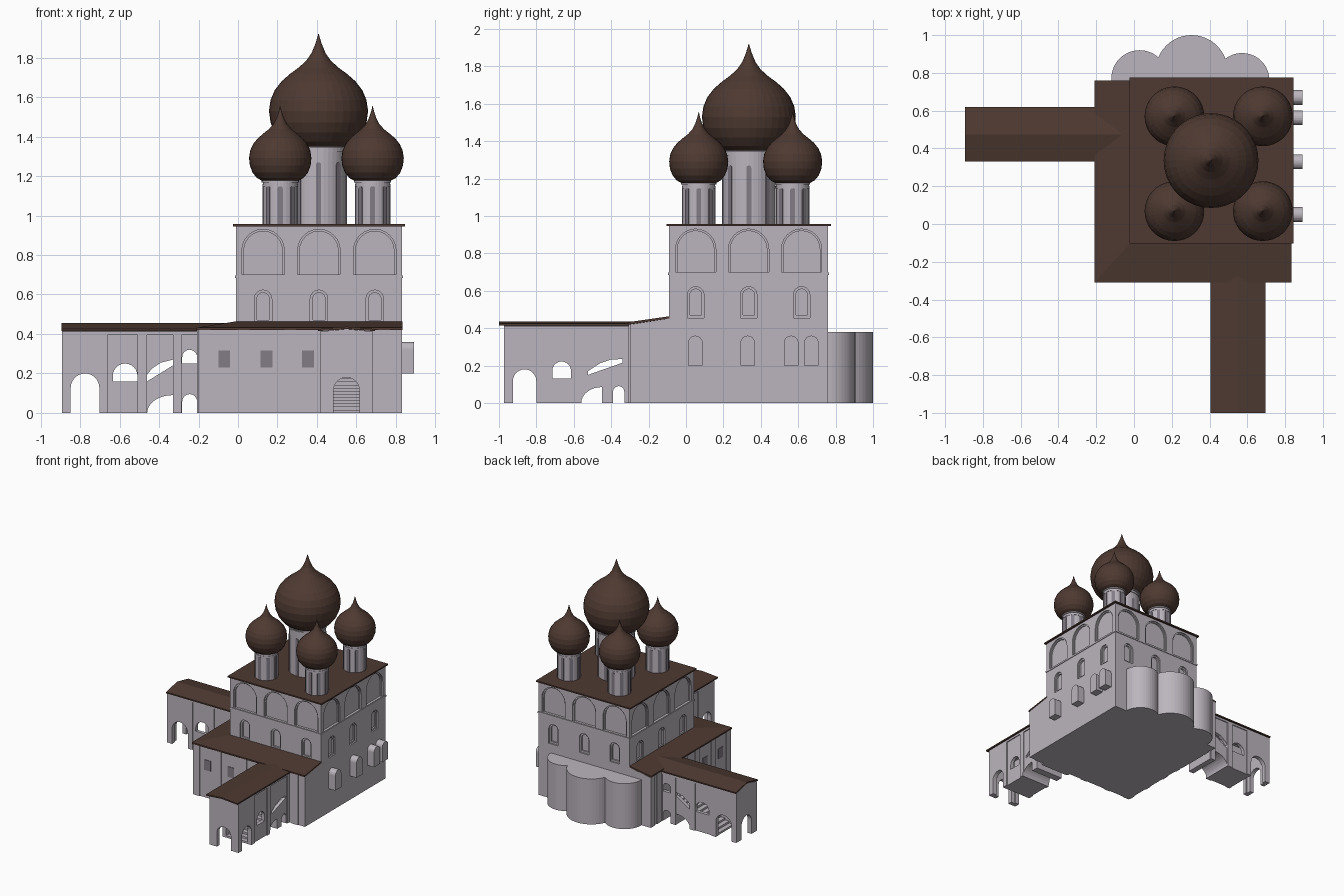
import bpy, bmesh, math
from mathutils import Vector

if "Cube" in bpy.data.objects:
    bpy.data.objects.remove(bpy.data.objects["Cube"])


def material(name, rgb):
    m = bpy.data.materials.new(name)
    m.diffuse_color = (*rgb, 1)
    m.use_nodes = True
    m.node_tree.nodes["Principled BSDF"].inputs["Base Color"].default_value = m.diffuse_color
    return m


WALL = material("pale stone", (0.50, 0.46, 0.51))
ROOF = material("brown roof", (0.076, 0.041, 0.031))
PANE = material("dark pane", (0.225, 0.20, 0.24))


def finish(name, bm, mat):
    bmesh.ops.recalc_face_normals(bm, faces=bm.faces)
    me = bpy.data.meshes.new(name)
    bm.to_mesh(me)
    bm.free()
    me.materials.append(mat)
    ob = bpy.data.objects.new(name, me)
    bpy.context.collection.objects.link(ob)
    return ob


def slab(name, polys, move, mat):
    """Solid between the given top faces and the same faces moved."""
    bm = bmesh.new()
    for poly in polys:
        bm.faces.new([bm.verts.new(p) for p in poly])
    bmesh.ops.remove_doubles(bm, verts=bm.verts, dist=1e-5)
    r = bmesh.ops.extrude_face_region(bm, geom=bm.faces[:], use_keep_orig=True)
    for v in r["geom"]:
        if isinstance(v, bmesh.types.BMVert):
            v.co = move(v.co)
    return finish(name, bm, mat)


def prism(name, pts, vec, mat=WALL):
    return slab(name, [pts], lambda c: c + Vector(vec), mat)


def box(name, x0, x1, y0, y1, z0, z1, mat=WALL):
    return prism(name, [(x0, y0, z0), (x1, y0, z0), (x1, y1, z0), (x0, y1, z0)],
                 (0, 0, z1 - z0), mat)


def lathe(name, x, y, prof, mat, n=36):
    bm = bmesh.new()
    rings = []
    for r, z in prof:
        rings.append([bm.verts.new((x + r * math.cos(2 * math.pi * i / n),
                                    y + r * math.sin(2 * math.pi * i / n), z)) for i in range(n)])
    for a, b in zip(rings, rings[1:]):
        for i in range(n):
            j = (i + 1) % n
            bm.faces.new((a[i], a[j], b[j], b[i]))
    bm.faces.new(rings[0])
    bm.faces.new(rings[-1])
    return finish(name, bm, mat)


def cut(ob, cutter):
    mod = ob.modifiers.new("cut", 'BOOLEAN')
    mod.operation, mod.solver, mod.object = 'DIFFERENCE', 'EXACT', cutter
    bpy.context.view_layer.objects.active = ob
    bpy.ops.object.modifier_apply(modifier=mod.name)


def discard(ob):
    bpy.data.objects.remove(ob, do_unlink=True)


def arch(c, w, z0, z1, n=12):
    """Round-headed opening outline as (horizontal, height) pairs."""
    r = w / 2
    return [(c - r, z0), (c + r, z0)] + [
        (c + r * math.cos(math.pi * i / n), z1 - r + r * math.sin(math.pi * i / n)) for i in range(n + 1)]


# Main cube with recessed windows and blind arches on all four sides
CX, CY = 0.41, 0.335
cube = box("main_block", -0.01, 0.83, -0.09, 0.76, 0, 0.948)
for k in range(4):
    a = k * math.pi / 2
    n = Vector((round(math.sin(a)), -round(math.cos(a)), 0))
    t = Vector((-n.y, n.x, 0))
    d = 0.42 if k % 2 else 0.425
    for h in (-0.283, 0, 0.283):
        for w, z0, z1, depth in ((0.215, 0.70, 0.93, 0.01), (0.195, 0.70, 0.92, 0.02),
                                 (0.088, 0.455, 0.622, 0.012), (0.062, 0.47, 0.609, 0.025)):
            c = prism("cutter", [Vector((CX, CY, z)) + n * (d + 0.03) + t * u for u, z in arch(h, w, z0, z1)],
                      n * (-0.03 - depth))
            cut(cube, c)
            discard(c)
box("string_course", -0.015, 0.835, -0.095, 0.765, 0.683, 0.697)
box("main_roof", -0.025, 0.845, -0.103, 0.775, 0.945, 0.956, ROOF)


# L-shaped gallery around the front and left, with a sloping roof
def ell(o, z0, z1, e):
    A, B, C = (e, -0.3 - o, z0), (-0.2 - o, -0.3 - o, z0), (-0.2 - o, 0.76, z0)
    D, E, F = (e, -0.088, z1), (-0.008, -0.088, z1), (-0.008, 0.76, z1)
    return [(A, D, E, B), (B, E, F, C)]


slab("gallery", ell(0, 0.42, 0.452, 0.83), lambda c: Vector((c.x, c.y, 0)), WALL)
slab("gallery_roof", ell(0.01, 0.432, 0.464, 0.833), lambda c: c - Vector((0, 0, 0.012)), ROOF)
for x in (-0.17, 0.028, 0.265, 0.74):
    box("front_pilaster", x - 0.03, x + 0.03, -0.307, -0.29, 0, 0.42)
for x in (-0.07, 0.145, 0.355):
    box("front_pane", x - 0.03, x + 0.03, -0.304, -0.296, 0.23, 0.315, PANE)
for y in (-0.27, -0.07, 0.14, 0.3, 0.65, 0.73):
    box("side_pilaster", -0.207, -0.19, y - 0.028, y + 0.028, 0, 0.42)
for y in (-0.17, 0.035, 0.22):
    box("side_pane", -0.204, -0.196, y - 0.03, y + 0.03, 0.23, 0.315, PANE)

# Projecting arched window cases on the right wall
for y in (0.05, 0.33, 0.562, 0.67):
    prism("window_case", [(0.82, h, z) for h, z in arch(y, 0.078, 0.2, 0.36)], (0.072, 0, 0))

# Three rounded apses at the back
for x, y, r in ((0.03, 0.77, 0.15), (0.305, 0.81, 0.19), (0.572, 0.76, 0.145)):
    lathe("apse", x, y, [(r, 0), (r, 0.38)], WALL, 48)


# Covered stair porches: u runs outward, v across
def porch(tag, M, L, roof_z, inner, main, window, slope, low, nook, panels):
    e, top = 0.412, roof_z - 0.012
    P = lambda u, v, z: Vector((*M(u, v), z))
    U = P(1, 0, 0) - P(0, 0, 0)
    V = P(0, 1, 0) - P(0, 0, 0)
    body = prism(tag + "_porch", [P(-0.01, v, z) for v, z in
                 ((-.135, 0), (.135, 0), (.135, e), (0, top), (-.135, e))], U * (L + 0.01))
    # stair flight inside
    n, prof = 12, [(0.0, 0), (0.5, 0)]
    for i in range(n):
        z = 0.19 * (i + 1) / n
        prof += [(0.5 - 0.46 * i / n, z), (0.5 - 0.46 * (i + 1) / n, z)]
    prof.append((0.0, 0.19))
    stair = prism(tag + "_stairs", [P(u, -0.11, z) for u, z in prof], V * 0.22)
    # shallow wall panels, then hollow inside, then openings
    for u0, u1 in panels:
        for s in (-1, 1):
            c = prism("cutter", [P(u0, s * 0.15, -.01), P(u1, s * 0.15, -.01), P(u1, s * 0.15, 0.395),
                                 P(u0, s * 0.15, 0.395)], V * (-s * 0.023))
            cut(body, c)
            discard(c)
    c = prism("cutter", [P(0.005, v, z) for v, z in ((-.1, -.01), (.1, -.01), (.1, .385), (-.1, .385))],
              U * (L - 0.04))
    cut(body, c)
    discard(c)
    c = prism("cutter", [P(L - 0.07, v, z) for v, z in arch(0, 0.13, -0.01, 0.18)], U * 0.1)
    cut(body, c)
    discard(c)
    u0, u1, h = low
    quarter = [(u1, -0.01), (u0, -0.01)] + [
        (u0 + (u1 - u0) * math.sin(i * math.pi / 16), h * math.cos(i * math.pi / 16)) for i in range(9)]
    for shape, both in ((main, 0), (window, 0), (slope, 0), (nook, 1), (quarter, 1), (inner, 0)):
        if shape:
            c = prism("cutter", [P(u, -0.2, z) for u, z in shape], V * 0.4)
            cut(body, c)
            if both:
                cut(stair, c)
            discard(c)
    # gabled roof running into the gallery roof
    a, b, w = -0.17, L + (0.7 - L if tag == "front" else 0.003), 0.145
    slab(tag + "_porch_roof", [[P(a, -w, 0.425), P(b, -w, 0.425), P(b, 0, roof_z), P(a, 0, roof_z)],
                               [P(a, 0, roof_z), P(b, 0, roof_z), P(b, w, 0.425), P(a, w, 0.425)]],
         lambda c: c - Vector((0, 0, 0.011)), ROOF)


porch("left", lambda u, v: (-0.2 - u, 0.475 + v), 0.692, 0.456,
      arch(0.045, 0.075, 0.25, 0.32), arch(0.575, 0.145, -0.01, 0.2), arch(0.372, 0.125, 0.16, 0.25),
      [(.26, .16), (.13, .24), (.13, .27), (.19, .255), (.235, .225), (.26, .195)],
      (0.13, 0.26, 0.09), arch(0.045, 0.075, -0.01, 0.095), ((0.31, 0.46), (0.13, 0.26), (0.005, 0.085)))
porch("front", lambda u, v: (0.55 + v, -0.3 - u), 0.672, 0.437,
      None, arch(0.563, 0.125, -0.01, 0.18), arch(0.365, 0.1, 0.13, 0.222),
      [(.225, .15), (.04, .215), (.04, .235), (.1, .232), (.16, .212), (.225, .17)],
      (0.15, 0.26, 0.085), arch(0.06, 0.06, -0.01, 0.09), ((0.29, 0.455), (0.025, 0.25)))


# Drums with slit windows, ringed collars and onion domes
def tower(tag, x, y, r, z1, slit, profile):
    lathe(tag + "_drum", x, y, [(r, 0.95), (r, z1 - 0.03), (r * 1.04, z1 - 0.03), (r * 1.04, z1 - 0.018),
                                (r * 1.01, z1 - 0.018), (r * 1.01, z1 - 0.01), (r * 1.08, z1 - 0.01),
                                (r * 1.08, z1 + 0.003)], WALL)
    for i in range(8):
        a = math.pi * i / 4
        n = Vector((math.cos(a), math.sin(a), 0))
        t = Vector((-n.y, n.x, 0))
        o = Vector((x, y, 0)) + n * (r - 0.005)
        prism(tag + "_slit", [o + t * h + Vector((0, 0, z)) for h, z in arch(0, 0.026, 0.957, slit, 6)],
              n * 0.008, PANE)
    lathe(tag + "_dome", x, y, profile, ROOF)


tower("centre", 0.408, 0.336, 0.14, 1.352, 1.27,
      [(.15, 1.35), (.187, 1.375), (.222, 1.42), (.243, 1.47), (.251, 1.53), (.243, 1.585), (.222, 1.635),
       (.187, 1.68), (.145, 1.717), (.1, 1.75), (.062, 1.785), (.036, 1.822), (.016, 1.87), (.001, 1.92)])
for sx in (-1, 1):
    for sy in (-1, 1):
        tower("corner", 0.448 + sx * 0.234, 0.319 + sy * 0.251, 0.087, 1.178, 1.15,
              [(.09, 1.175), (.118, 1.19), (.14, 1.217), (.154, 1.253), (.158, 1.292), (.152, 1.33),
               (.137, 1.363), (.114, 1.391), (.086, 1.415), (.057, 1.438), (.034, 1.464), (.018, 1.495),
               (.008, 1.525), (.001, 1.555)])
